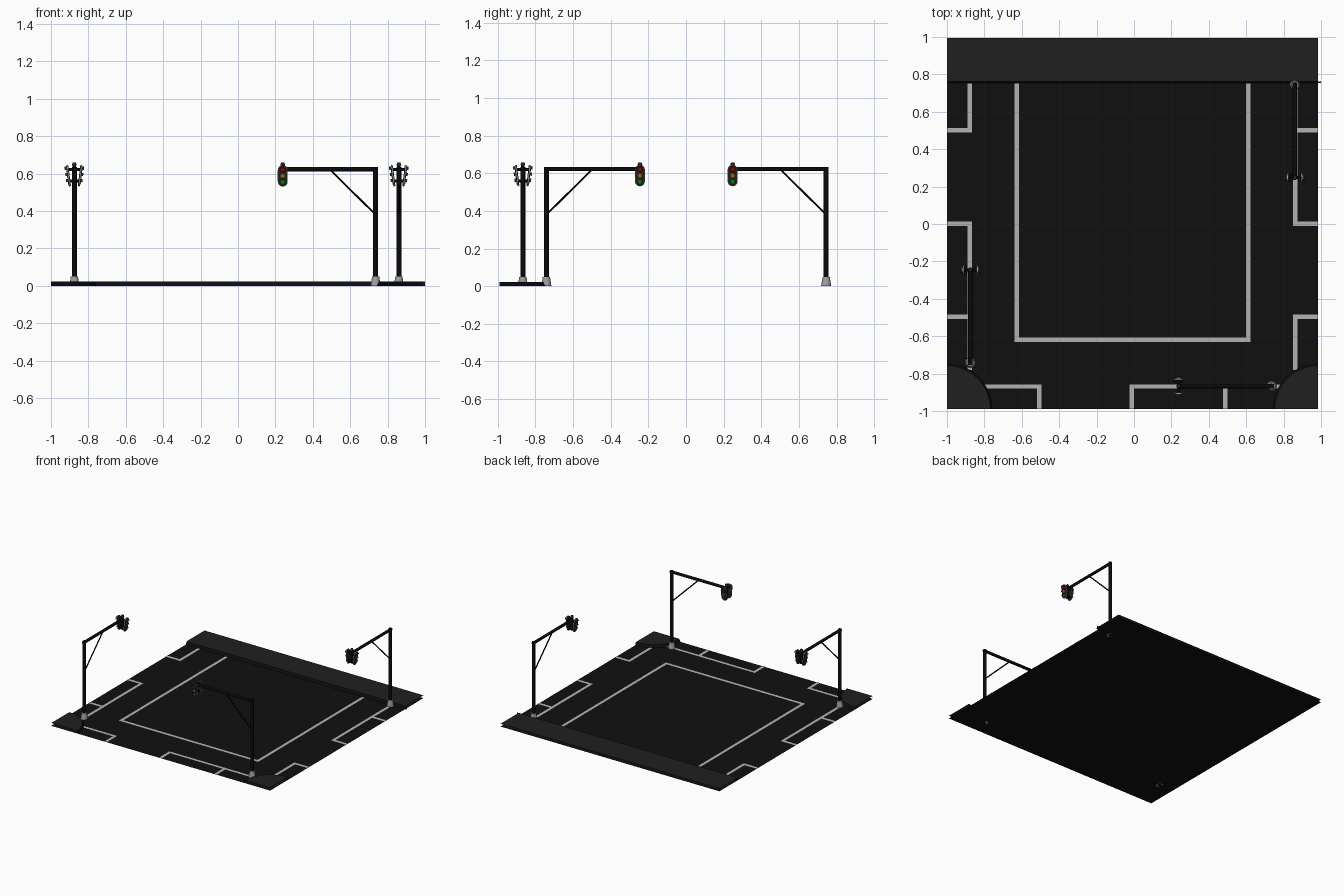
import bpy, bmesh
from math import pi, sin, cos
from mathutils import Matrix, Vector

if "Cube" in bpy.data.objects:
    bpy.data.objects.remove(bpy.data.objects["Cube"])


def mat(name, r, g, b):
    m = bpy.data.materials.new(name)
    m.diffuse_color = (r, g, b, 1)
    m.use_nodes = True
    m.node_tree.nodes["Principled BSDF"].inputs["Base Color"].default_value = m.diffuse_color
    return m


ROAD = mat("asphalt", .005, .005, .005)
WALK = mat("pavement", .014, .014, .014)
LINE = mat("road_paint", .45, .45, .45)
BLACK = mat("black_metal", .003, .003, .003)
HOUSE = mat("housing", .02, .02, .02)
RIM = mat("rim", .4, .4, .38)
BASE = mat("concrete", .35, .35, .35)
LENSES = [mat("red", .25, .003, .005), mat("amber", .25, .16, .01), mat("green", .003, .2, .015)]


def finish(name, bm, m, M=Matrix(), smooth=False):
    me = bpy.data.meshes.new(name)
    bm.to_mesh(me)
    bm.free()
    me.transform(M)
    me.materials.append(m)
    ob = bpy.data.objects.new(name, me)
    bpy.context.collection.objects.link(ob)
    if smooth:
        bpy.ops.object.select_all(action='DESELECT')
        ob.select_set(True)
        bpy.context.view_layer.objects.active = ob
        bpy.ops.object.shade_smooth_by_angle(angle=.7)
    return ob


def quads(name, faces, m, M=Matrix()):
    bm = bmesh.new()
    for f in faces:
        bm.faces.new([bm.verts.new(p) for p in f])
    bmesh.ops.remove_doubles(bm, verts=bm.verts[:], dist=1e-5)
    return finish(name, bm, m, M)


def rect(x0, x1, y0, y1, z):
    return [(x0, y0, z), (x1, y0, z), (x1, y1, z), (x0, y1, z)]


def rod(name, p, q, r, m, M, r2=None, seg=12):
    p, q = Vector(p), Vector(q)
    d = q - p
    bm = bmesh.new()
    bmesh.ops.create_cone(bm, cap_ends=True, segments=seg, radius1=r,
                          radius2=r if r2 is None else r2, depth=d.length)
    R = d.to_track_quat('Z', 'Y').to_matrix().to_4x4()
    return finish(name, bm, m, M @ Matrix.Translation((p + q) / 2) @ R, True)


# Road surface
X0, X1, Y0, Y1, H = -1, .985, -.99, .995, .023
quads("road", [rect(X0, X1, Y0, Y1, 0)], ROAD)

# Painted lines
W = .024
bars = [(-.64, -.64 + W, -.63, .75), (.60, .60 + W, -.63, .75), (-.616, .60, -.63, -.63 + W),
        (-.89, -.866, .49, .75), (X0, -.89, .49, .49 + W),
        (-.89, -.866, -.78, .013), (X0, -.89, .013 - W, .013), (X0, -.89, -.508, -.508 + W),
        (.85, .874, -.01, .75), (.874, X1, .49, .49 + W), (.874, X1, -.01, -.01 + W),
        (.85, .874, -.78, -.484), (.874, X1, -.508, -.484),
        (-.80, -.495, -.88, -.857), (-.495 - W, -.495, Y0, -.88),
        (-.023, .78, -.88, -.857), (-.023, .001, Y0, -.88), (.477, .501, Y0, -.88)]
quads("road_lines", [rect(*b, .0015) for b in bars], LINE)

# Back pavement, open at its ends, with a kerb face
quads("back_pavement", [rect(X0, X1, .762, Y1, H)], WALK)
quads("back_kerb", [[(X0, .755, 0), (1, .755, 0), (1, .762, H), (X0, .762, H)]], ROAD)

# Quarter-round corner pavements
for side, cx, s in (("left", X0, 1), ("right", X1, -1)):
    M = Matrix.Translation((cx, Y0, 0)) @ Matrix.Diagonal((s, 1, 1, 1))
    n = 16
    arc = [(cos(pi / 2 * i / n), sin(pi / 2 * i / n)) for i in range(n + 1)]
    top = [(0, 0, H)] + [(.232 * c, .232 * d, H) for c, d in arc]
    quads(side + "_corner_pavement", [top], WALK, M)
    quads(side + "_corner_kerb",
          [[(.242 * a[0], .242 * a[1], 0), (.242 * b[0], .242 * b[1], 0),
            (.232 * b[0], .232 * b[1], H), (.232 * a[0], .232 * a[1], H)]
           for a, b in zip(arc, arc[1:])], ROAD, M)


def capsule(name, r, half, y0, y1, m, M):
    bm = bmesh.new()
    n = 10
    pts = [(r * cos(pi * i / n), half + r * sin(pi * i / n)) for i in range(n + 1)]
    pts += [(-x, -z) for x, z in pts]
    f = bm.faces.new([bm.verts.new((x, y0, z)) for x, z in pts])
    ext = bmesh.ops.extrude_face_region(bm, geom=[f])
    bmesh.ops.translate(bm, vec=(0, y1 - y0, 0),
                        verts=[v for v in ext['geom'] if isinstance(v, bmesh.types.BMVert)])
    bmesh.ops.recalc_face_normals(bm, faces=bm.faces[:])
    return finish(name, bm, m, M, True)


def visor(name, r, y0, y1, z, M):
    n = 10
    a = [(r * cos(pi * i / n), z + r * sin(pi * i / n)) for i in range(n + 1)]
    return quads(name, [[(p[0], y0, p[1]), (p[0], y1, p[1]), (q[0], y1, q[1]), (q[0], y0, q[1])]
                        for p, q in zip(a, a[1:])], HOUSE, M)


def signal_head(tag, M):
    capsule(tag + "_rim", .0265, .031, -.003, .001, RIM, M)
    capsule(tag + "_housing", .024, .031, -.008, .003, HOUSE, M)
    for lens, z, nm in zip(LENSES, (.033, 0, -.033), ("red", "amber", "green")):
        rod(tag + "_" + nm + "_lens", (0, .002, z), (0, .006, z), .016, lens, M, .012, 16)
        visor(tag + "_" + nm + "_visor", .0175, .002, .014, z, M)


# Mast-arm signals: local arm along +x, heads facing both ways along y
for tag, x, y, ang in (("left", -.875, -.742, pi / 2), ("right", .86, .745, -pi / 2),
                       ("front", .736, -.867, pi)):
    M = Matrix.Translation((x, y, 0)) @ Matrix.Rotation(ang, 4, 'Z')
    rod(tag + "_footing", (0, 0, 0), (0, 0, .05), .027, BASE, M, .019, 16)
    rod(tag + "_pole", (0, 0, .04), (0, 0, .634), .0135, BLACK, M)
    rod(tag + "_arm", (-.012, 0, .623), (.5, 0, .623), .0115, BLACK, M)
    rod(tag + "_brace", (.005, 0, .385), (.24, 0, .617), .005, BLACK, M, seg=8)
    # Hanger between the two heads
    rod(tag + "_hanger", (.497, 0, .54), (.497, 0, .648), .01, BLACK, M)
    rod(tag + "_hanger_cap", (.497, 0, .644), (.497, 0, .658), .013, HOUSE, M, .009)
    for z, r in ((.621, .038), (.56, .032)):
        rod(tag + "_crossbar", (.497, -r, z), (.497, r, z), .008, BLACK, M)
    for i in (0, 1):
        head = (M @ Matrix.Translation((.497, 0, .588)) @ Matrix.Rotation(pi * i, 4, 'Z')
                @ Matrix.Translation((0, .033, 0)) @ Matrix.Rotation(-.12, 4, 'X'))
        signal_head("%s_signal_%d" % (tag, i + 1), head)
